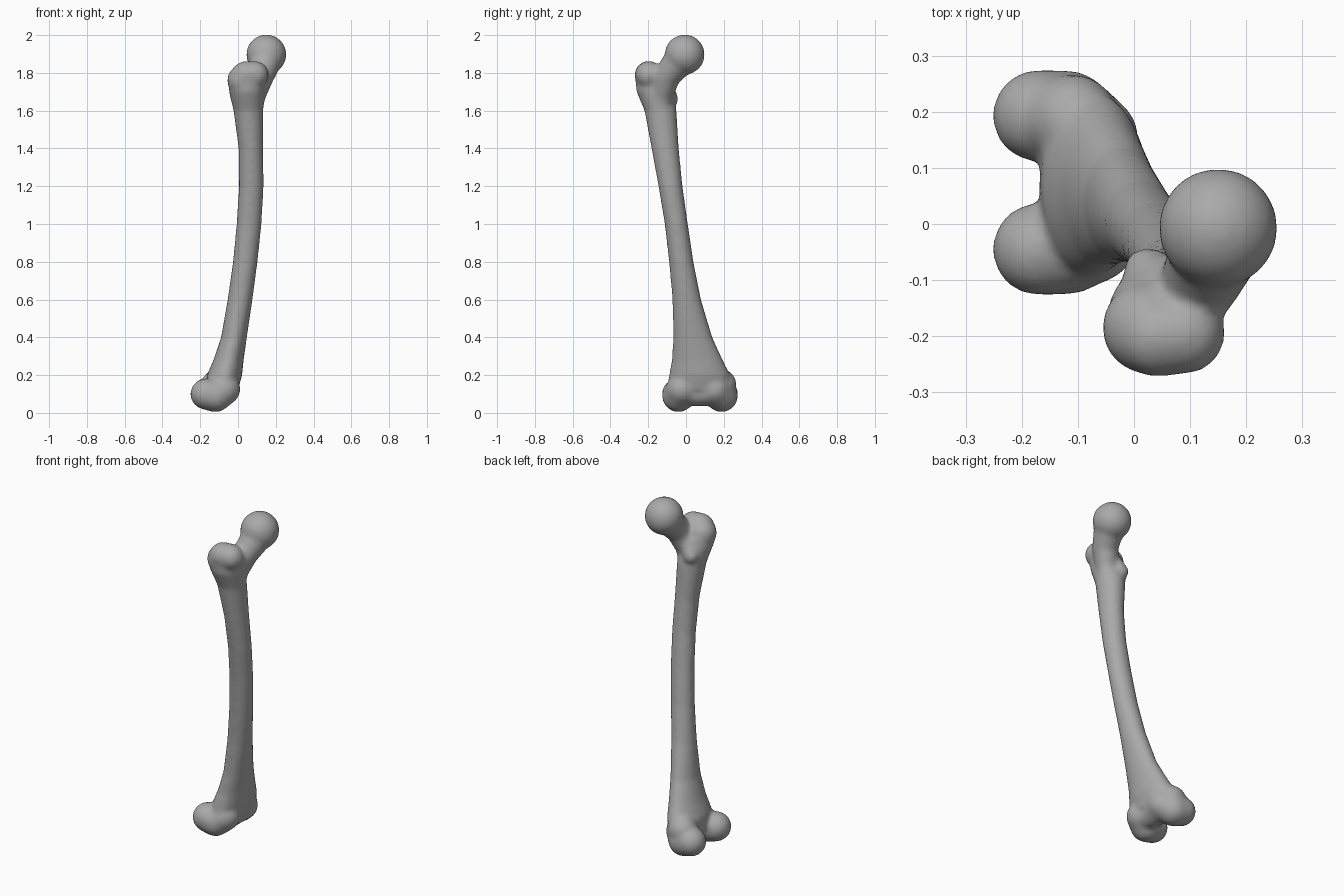
import bpy, bmesh, math
from mathutils import Vector, Matrix

cube = bpy.data.objects.get("Cube")
if cube:
    bpy.data.objects.remove(cube, do_unlink=True)

mat = bpy.data.materials.new("bone_grey")
mat.use_nodes = True
grey = (0.4, 0.4, 0.4, 1)
mat.diffuse_color = grey
mat.node_tree.nodes["Principled BSDF"].inputs["Base Color"].default_value = grey

bm = bmesh.new()


def ball(center, radius):
    bmesh.ops.create_icosphere(bm, subdivisions=3, radius=radius,
                               matrix=Matrix.Translation(center))


def chain(*points, steps=8):
    """Sweep a ball of changing radius through (x, y, z, r) points."""
    for a, b in zip(points, points[1:]):
        for i in range(steps + 1):
            p = Vector(a).lerp(Vector(b), i / steps)
            ball(p[:3], p[3])


def loft(stations, sides=32):
    """Closed tube through (z, x min, x max, y min, y max) oval sections."""
    rings = []
    for z, x0, x1, y0, y1 in stations:
        ring = []
        for i in range(sides):
            a = math.tau * i / sides
            ring.append(bm.verts.new(((x0 + x1) / 2 + (x1 - x0) / 2 * math.cos(a),
                                      (y0 + y1) / 2 + (y1 - y0) / 2 * math.sin(a), z)))
        rings.append(ring)
    for low, high in zip(rings, rings[1:]):
        for i in range(sides):
            j = (i + 1) % sides
            bm.faces.new((low[i], low[j], high[j], high[i]))
    bm.faces.new(rings[0][::-1])
    bm.faces.new(rings[-1])


# Shaft, bowed and flaring at both ends
loft([
    (0.12, -0.17, 0.00, -0.10, 0.24),
    (0.20, -0.165, 0.022, -0.09, 0.235),
    (0.28, -0.13, 0.03, -0.075, 0.195),
    (0.40, -0.09, 0.047, -0.068, 0.14),
    (0.60, -0.055, 0.077, -0.072, 0.08),
    (0.80, -0.027, 0.104, -0.09, 0.04),
    (1.00, -0.008, 0.125, -0.113, 0.01),
    (1.20, 0.005, 0.136, -0.146, -0.018),
    (1.40, 0.003, 0.134, -0.183, -0.038),
    (1.60, -0.024, 0.134, -0.22, -0.05),
    (1.70, -0.048, 0.14, -0.262, -0.07),
    (1.76, -0.05, 0.14, -0.268, -0.09),
])

# Ball head and neck
ball((0.15, -0.007, 1.897), 0.107)
chain((0.15, -0.03, 1.87, 0.085), (0.12, -0.10, 1.785, 0.072),
      (0.085, -0.13, 1.68, 0.062), (0.07, -0.13, 1.58, 0.055))

# Large outer bump and small inner bump below the neck
chain((0.025, -0.185, 1.76, 0.083), (0.04, -0.20, 1.79, 0.073),
      (0.09, -0.195, 1.79, 0.073))
chain((0.06, -0.12, 1.60, 0.045), (0.025, -0.085, 1.66, 0.045),
      (0.07, -0.12, 1.74, 0.05))

# Twin knee knuckles, bridged at the front by a shallow groove
chain((-0.17, -0.045, 0.10, 0.083), (-0.12, -0.04, 0.09, 0.087),
      (-0.07, -0.02, 0.125, 0.083))
chain((-0.17, 0.193, 0.10, 0.083), (-0.12, 0.188, 0.09, 0.087),
      (-0.075, 0.15, 0.125, 0.085))
ball((-0.11, 0.185, 0.15, ), 0.083)
chain((-0.075, -0.03, 0.12, 0.078), (-0.085, 0.065, 0.105, 0.072),
      (-0.075, 0.15, 0.12, 0.08))

mesh = bpy.data.meshes.new("thigh_bone")
bm.to_mesh(mesh)
bm.free()
mesh.materials.append(mat)
bone = bpy.data.objects.new("thigh_bone", mesh)
bpy.context.collection.objects.link(bone)

# Fuse the volumes into one smooth surface
remesh = bone.modifiers.new("fuse", 'REMESH')
remesh.mode = 'VOXEL'
remesh.voxel_size = 0.01
remesh.use_smooth_shade = True
smooth = bone.modifiers.new("soften", 'SMOOTH')
smooth.factor = 0.5
smooth.iterations = 14
